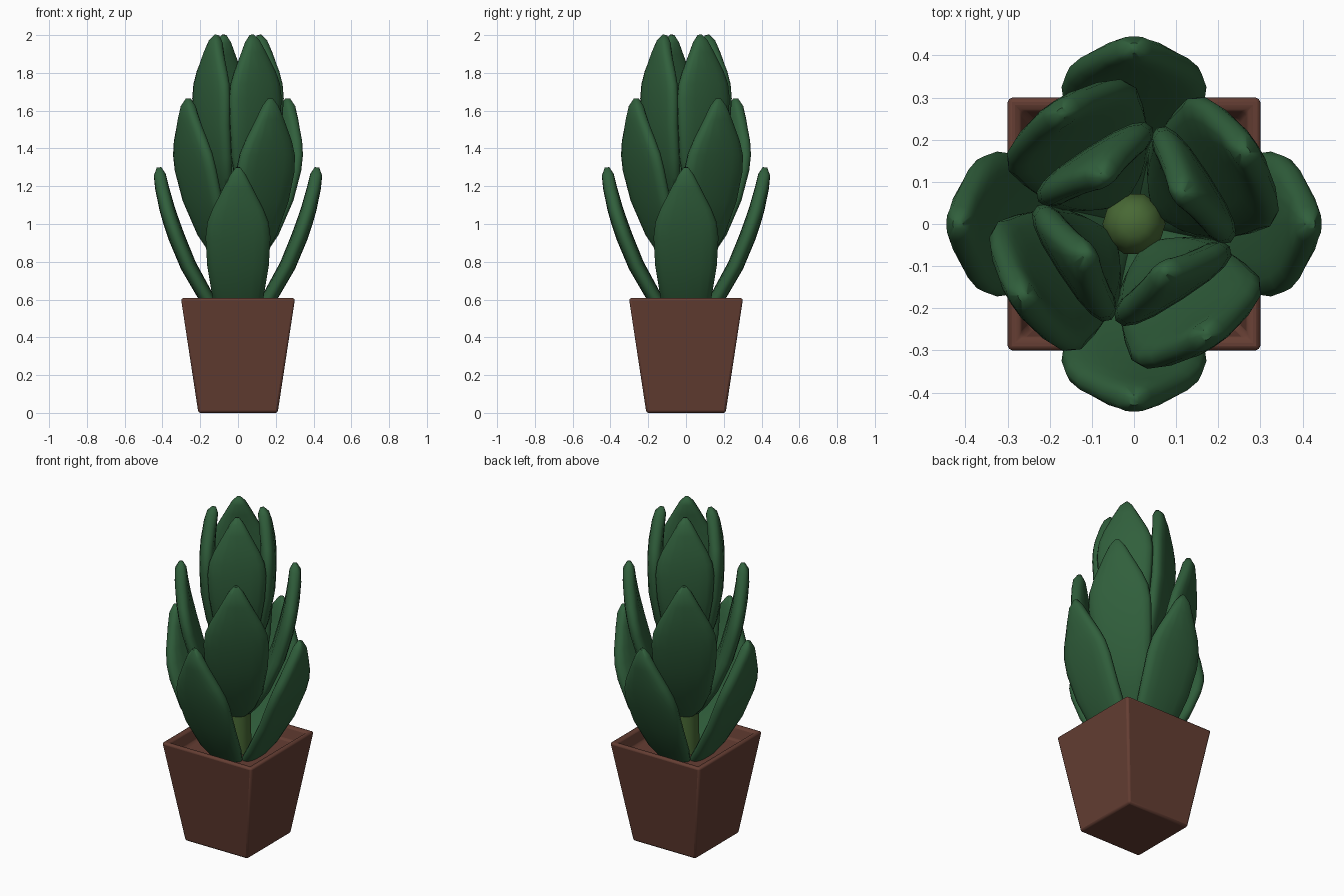
import bpy, bmesh
from math import cos, sin, pi, radians, copysign
from mathutils import Vector

if "Cube" in bpy.data.objects:
    bpy.data.objects.remove(bpy.data.objects["Cube"])


def material(name, rgb):
    m = bpy.data.materials.new(name)
    m.diffuse_color = (*rgb, 1)
    m.use_nodes = True
    m.node_tree.nodes["Principled BSDF"].inputs["Base Color"].default_value = m.diffuse_color
    return m


LEAF = material("leaf_green", (0.03, 0.115, 0.045))
STEM = material("stem_green", (0.065, 0.14, 0.035))
CLAY = material("clay", (0.13, 0.048, 0.033))


def loft(name, rings, mat, angle=50, bevel=0):
    """Skin a stack of equal-length rings and cap both ends."""
    bm = bmesh.new()
    vs = [[bm.verts.new(p) for p in r] for r in rings]
    n = len(vs[0])
    for a, b in zip(vs, vs[1:]):
        for i in range(n):
            j = (i + 1) % n
            bm.faces.new((a[i], a[j], b[j], b[i]))
    bm.faces.new(vs[0][::-1])
    bm.faces.new(vs[-1])
    bmesh.ops.recalc_face_normals(bm, faces=bm.faces)
    me = bpy.data.meshes.new(name)
    bm.to_mesh(me)
    bm.free()
    me.materials.append(mat)
    ob = bpy.data.objects.new(name, me)
    bpy.context.collection.objects.link(ob)
    if bevel:
        mod = ob.modifiers.new("soft_edges", 'BEVEL')
        mod.width, mod.segments = bevel, 2
    bpy.ops.object.select_all(action='DESELECT')
    ob.select_set(True)
    bpy.context.view_layer.objects.active = ob
    bpy.ops.object.shade_smooth_by_angle(angle=radians(angle))
    return ob


# Square tapered pot with a thin rim and sunken soil
def square(h, z):
    return [(-h, -h, z), (h, -h, z), (h, h, z), (-h, h, z)]


loft("pot", [square(0.21, 0), square(0.302, 0.607), square(0.27, 0.607),
             square(0.25, 0.53)], CLAY, 35, 0.012)


# Central stem with a domed top
def circle(r, z, n=10):
    return [(r * cos(2 * pi * i / n), r * sin(2 * pi * i / n), z) for i in range(n)]


loft("stem", [circle(r, z) for r, z in
              [(0.075, 0.5), (0.07, 0.8), (0.075, 1.18), (0.06, 1.23), (0.03, 1.255)]], STEM)

# Leaf: outward offset, height, half width, half thickness along its spine
SPINE = [(0.000, 0.00, 0.050, 0.026), (0.050, 0.06, 0.095, 0.034),
         (0.122, 0.16, 0.135, 0.040), (0.218, 0.33, 0.163, 0.043),
         (0.280, 0.48, 0.172, 0.044), (0.308, 0.56, 0.162, 0.043),
         (0.330, 0.63, 0.135, 0.041), (0.357, 0.74, 0.078, 0.037),
         (0.369, 0.81, 0.042, 0.032), (0.373, 0.85, 0.012, 0.012)]


def leaf(name, turn, tilt, base_r, base_z, scale, wide):
    c, s = cos(tilt), sin(tilt)
    spine = [(base_r + scale * (r * c - z * s), base_z + scale * (r * s + z * c), w * wide, t)
             for r, z, w, t in SPINE]
    rings = []
    for k, (r, z, w, t) in enumerate(spine):
        p, q = spine[max(k - 1, 0)], spine[min(k + 1, len(spine) - 1)]
        nrm = Vector((q[1] - p[1], p[0] - q[0])).normalized()
        ring = []
        for i in range(16):
            a = 2 * pi * i / 16
            u, v = (copysign(abs(f) ** 0.75, f) for f in (cos(a), sin(a)))
            x, y, h = r + nrm.x * t * v, w * u, z + nrm.y * t * v
            ring.append((x * cos(turn) - y * sin(turn), x * sin(turn) + y * cos(turn), h))
        rings.append(ring)
    loft(name, rings, LEAF, 60)


# Three tiers of four leaves, the upper ones more upright
TIERS = [("lower", 0, 0, 0.045, 0.45, 1.0, 1.0),
         ("middle", 33, 7.2, 0.05, 0.775, 1.0, 1.05),
         ("upper", 33, 20.4, 0.085, 1.184, 0.88, 0.94)]
for tier, turn, tilt, r, z, sc, wide in TIERS:
    for k in range(4):
        leaf(f"{tier}_leaf_{k + 1}", radians(turn + 90 * k), radians(tilt), r, z, sc, wide)
